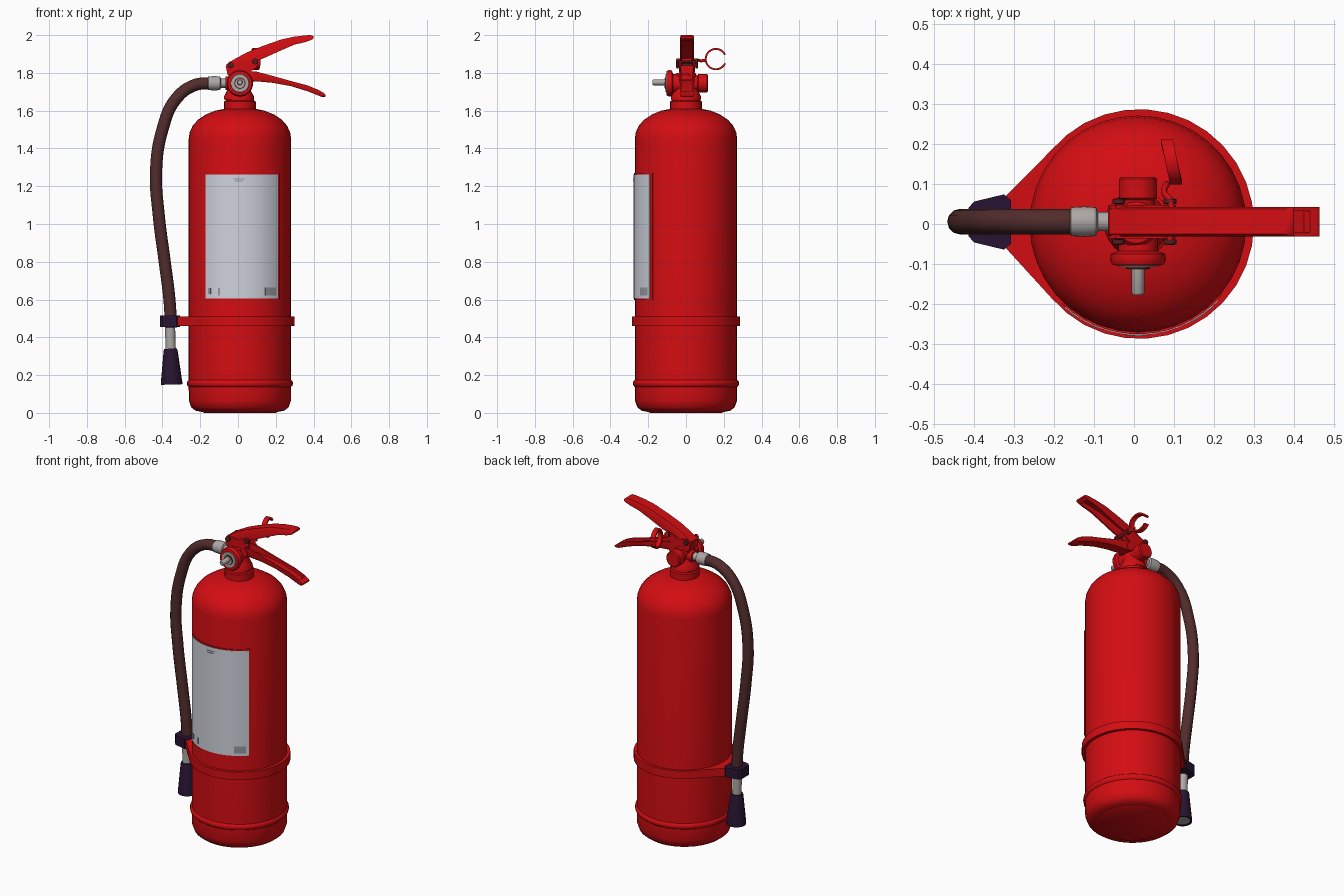
import bpy, bmesh, math
from mathutils import Vector

if "Cube" in bpy.data.objects:
    bpy.data.objects.remove(bpy.data.objects["Cube"])


def material(name, rgb):
    m = bpy.data.materials.new(name)
    m.diffuse_color = (*rgb, 1)
    m.use_nodes = True
    m.node_tree.nodes["Principled BSDF"].inputs["Base Color"].default_value = m.diffuse_color
    return m


RED = material("red paint", (0.65, 0.004, 0.006))
WHITE = material("label white", (0.62, 0.65, 0.71))
PRINT = material("label print grey", (0.30, 0.31, 0.33))
HOSE = material("brown rubber", (0.085, 0.025, 0.025))
DARK = material("dark plastic", (0.022, 0.007, 0.032))
METAL = material("grey metal", (0.42, 0.39, 0.38))
BOLT = material("dark red steel", (0.09, 0.012, 0.012))
CX = 0.01    # axis of the tank
HY = 0.006   # centre plane of hose and levers


def finish(bm, name, mat, angle=35):
    bmesh.ops.recalc_face_normals(bm, faces=bm.faces)
    me = bpy.data.meshes.new(name)
    bm.to_mesh(me)
    bm.free()
    ob = bpy.data.objects.new(name, me)
    bpy.context.collection.objects.link(ob)
    me.materials.append(mat)
    bpy.ops.object.select_all(action='DESELECT')
    ob.select_set(True)
    bpy.context.view_layer.objects.active = ob
    bpy.ops.object.shade_smooth_by_angle(angle=math.radians(angle))
    return ob


def loft(name, sections, mat, angle=35):
    """Join closed cross-sections of equal length and cap both ends."""
    bm = bmesh.new()
    rings = [[bm.verts.new(p) for p in s] for s in sections]
    n = len(rings[0])
    for a, b in zip(rings, rings[1:]):
        for i in range(n):
            j = (i + 1) % n
            bm.faces.new((a[i], a[j], b[j], b[i]))
    bm.faces.new(rings[0][::-1])
    bm.faces.new(rings[-1])
    return finish(bm, name, mat, angle)


def turned(name, profile, origin, axis, mat, sides=24, angle=35):
    """Turned part: profile of (radius, distance along axis)."""
    q = Vector((0, 0, 1)).rotation_difference(Vector(axis).normalized())
    o = Vector(origin)
    secs = []
    for r, h in profile:
        secs.append([o + q @ Vector((r * math.cos(t), r * math.sin(t), h))
                     for t in (2 * math.pi * k / sides for k in range(sides))])
    return loft(name, secs, mat, angle)


def slab(name, outline, z0, z1, mat):
    return loft(name, [[(x, y, z) for x, y in outline] for z in (z0, z1)], mat)


def tube(name, points, radius, mat, res=8):
    cu = bpy.data.curves.new(name, 'CURVE')
    cu.dimensions = '3D'
    cu.bevel_depth = radius
    cu.bevel_resolution = 4
    cu.resolution_u = res
    cu.use_fill_caps = True
    sp = cu.splines.new('BEZIER')
    sp.bezier_points.add(len(points) - 1)
    for bp, p in zip(sp.bezier_points, points):
        bp.co = p
        bp.handle_left_type = bp.handle_right_type = 'AUTO'
    ob = bpy.data.objects.new(name, cu)
    bpy.context.collection.objects.link(ob)
    cu.materials.append(mat)
    return ob


def curved_plate(name, x0, x1, z0, z1, radius, thick, mat, n=14):
    """Plate wrapped around the front of the tank."""
    a0, a1 = (math.asin((x - CX) / radius) for x in (x0, x1))
    secs = []
    for k in range(n + 1):
        a = a0 + (a1 - a0) * k / n
        secs.append([(CX + r * math.sin(a), -r * math.cos(a), z)
                     for r, z in ((radius - thick, z0), (radius, z0),
                                  (radius, z1), (radius - thick, z1))])
    return loft(name, secs, mat)


def channel(name, stations, mat, w=0.037, t=0.01):
    """U-shaped lever: stations of (x, web height, rim height, solid)."""
    secs = []
    for x, web, rim, solid in stations:
        floor = rim if solid else web + math.copysign(t, rim - web)
        sec = [(-w, rim), (-w, web + (rim - web) * .25), (-w * .85, web), (w * .85, web),
               (w, web + (rim - web) * .25), (w, rim), (w - t, rim), (w - t, floor + (rim - floor) * .02),
               (t - w, floor + (rim - floor) * .02), (t - w, rim)]
        secs.append([(x, HY + y, z) for y, z in sec])
    return loft(name, secs, mat, 40)


# tank with rounded base, bead and domed shoulder
turned("tank", [(0.20, 0.005), (0.235, 0.012), (0.258, 0.03), (0.27, 0.065), (0.271, 0.138),
                (0.279, 0.145), (0.281, 0.156), (0.279, 0.167), (0.271, 0.174),
                (0.271, 1.45), (0.266, 1.485), (0.25, 1.52), (0.222, 1.552), (0.18, 1.58),
                (0.13, 1.60), (0.08, 1.61)], (CX, 0, 0), (0, 0, 1), RED, 36, 45)
turned("tank_base", [(0.19, 0.0), (0.20, 0.006)], (CX, 0, 0), (0, 0, 1), RED, 36)
turned("neck_collar", [(0.084, 1.595), (0.084, 1.648), (0.076, 1.653), (0.076, 1.665)],
       (CX, 0, 0), (0, 0, 1), RED)
turned("valve_body", [(0.08, 1.66), (0.08, 1.675), (0.066, 1.70), (0.056, 1.73), (0.056, 1.79),
                      (0.048, 1.80)], (CX - 0.005, 0, 0), (0, 0, 1), RED)

# label with red backing and small printed patches
curved_plate("label_backing", -0.18, 0.22, 0.598, 1.27, 0.2755, 0.008, RED)
curved_plate("label", -0.173, 0.211, 0.606, 1.263, 0.278, 0.006, WHITE)
for i, (x0, x1, z0, z1) in enumerate([(0.145, 0.20, 0.622, 0.665), (-0.16, -0.145, 0.63, 0.66),
                                      (-0.105, -0.095, 0.622, 0.66), (-0.025, 0.035, 1.236, 1.241),
                                      (-0.015, 0.025, 1.224, 1.229)]):
    curved_plate("label_patch_%d" % i, x0, x1, z0, z1, 0.2795, 0.004, PRINT, 4)

# strap around the tank, drawn out to the hose clip
arc = [math.radians(-140 + 280 * k / 26) for k in range(27)]
strap = [(0.013 + 0.287 * math.cos(a), 0.287 * math.sin(a)) for a in arc]
slab("strap", strap + [(-0.325, 0.065), (-0.325, -0.055)], 0.46, 0.51, RED)
slab("hose_clip", [(-0.308, -0.05), (-0.325, -0.064), (-0.40, -0.046), (-0.414, -0.03),
                   (-0.414, 0.04), (-0.40, 0.056), (-0.325, 0.074), (-0.308, 0.06)],
     0.455, 0.515, DARK)

# hose with its fittings and nozzle
path = [(-0.14, 1.745), (-0.23, 1.735), (-0.33, 1.66), (-0.40, 1.50), (-0.434, 1.28),
        (-0.42, 1.05), (-0.388, 0.80), (-0.363, 0.60), (-0.354, 0.45)]
tube("hose", [(x, HY, z) for x, z in path], 0.032, HOSE)
turned("hose_coupling", [(0.024, 0), (0.024, 0.025), (0.036, 0.03), (0.038, 0.06), (0.036, 0.092),
                         (0.03, 0.095)], (-0.065, HY, 1.745), (-1, 0, 0), METAL)
down = (0.03, 0, -1)
turned("nozzle_ferrule", [(0.027, 0), (0.027, 0.14)], (-0.36, HY, 0.46), down, METAL, 16)
turned("nozzle", [(0.034, 0), (0.037, 0.01), (0.057, 0.18), (0.057, 0.19), (0.048, 0.19),
                  (0.035, 0.13)], (-0.357, HY, 0.34), down, DARK, 20)
turned("nozzle_mouth", [(0.046, 0.17), (0.046, 0.186)], (-0.357, HY, 0.34), down, METAL, 20)

# gauge on the front, boss on the back, hose port on the side
turned("gauge_housing", [(0.05, 0), (0.05, 0.068), (0.068, 0.075), (0.07, 0.09), (0.064, 0.102),
                         (0.052, 0.104)], (CX, 0, 1.745), (0, -1, 0), RED)
turned("gauge_face", [(0.05, 0.10), (0.047, 0.108)], (CX, 0, 1.745), (0, -1, 0), METAL)
turned("gauge_ring", [(0.03, 0.10), (0.03, 0.112)], (CX, 0, 1.745), (0, -1, 0), BOLT, 20)
turned("gauge_hub", [(0.025, 0.10), (0.025, 0.114)], (CX, 0, 1.745), (0, -1, 0), METAL, 20)
turned("gauge_spigot", [(0.016, 0.10), (0.016, 0.172), (0.012, 0.178)], (CX, 0, 1.75),
       (0, -1, 0), METAL, 16)
turned("rear_boss", [(0.042, 0), (0.042, 0.06), (0.048, 0.065), (0.048, 0.112), (0.042, 0.117)],
       (CX, 0, 1.745), (0, 1, 0), RED)
turned("hose_port", [(0.036, 0), (0.036, 0.075)], (CX, HY, 1.745), (-1, 0, 0), RED, 20)

# bracket cheeks and block carrying the levers
slab("valve_block", [(-0.045, -0.026), (0.055, -0.026), (0.055, 0.038), (-0.045, 0.038)],
     1.77, 1.84, RED)
cheek = [(-0.055, 1.79), (-0.065, 1.835), (-0.045, 1.86), (0.02, 1.845), (0.075, 1.87),
         (0.105, 1.86), (0.10, 1.83), (0.07, 1.81), (0.09, 1.78), (0.08, 1.75), (0.04, 1.76)]
for side in (-1, 1):
    y = HY + side * 0.037
    loft("bracket_cheek", [[(x, y + d, z) for x, z in cheek] for d in (-0.005, 0.005)], RED)
for x, z in ((-0.038, 1.84), (0.09, 1.86)):
    turned("pivot_bolt", [(0.010, -0.058), (0.016, -0.056), (0.016, -0.045), (0.009, -0.044),
                          (0.009, 0.044), (0.016, 0.045), (0.016, 0.056), (0.010, 0.058)],
           (x, HY, z), (0, 1, 0), BOLT, 12)

# squeeze levers
channel("upper_lever", [(-0.062, 1.845, 1.825, 0), (-0.02, 1.872, 1.835, 0), (0.05, 1.91, 1.85, 0),
                        (0.13, 1.942, 1.875, 0), (0.23, 1.977, 1.92, 0), (0.30, 1.992, 1.95, 0),
                        (0.36, 1.999, 1.964, 0), (0.375, 2.0, 1.97, 1), (0.392, 1.999, 1.976, 1),
                        (0.40, 1.993, 1.983, 1)], RED)
channel("lower_lever", [(0.03, 1.755, 1.81, 0), (0.10, 1.755, 1.806, 0), (0.18, 1.748, 1.785, 0),
                        (0.28, 1.73, 1.757, 0), (0.37, 1.702, 1.733, 0), (0.425, 1.68, 1.71, 0),
                        (0.44, 1.674, 1.702, 1), (0.456, 1.672, 1.692, 1), (0.464, 1.676, 1.684, 1)],
        RED)

# safety pin and its open pull ring
tube("safety_pin", [(0.09, -0.04, 1.868), (0.09, 0.06, 1.868), (0.075, 0.08, 1.864),
                    (0.085, 0.105, 1.868)], 0.008, RED, 4)
ring = []
for k in range(23):
    a = math.radians(25 + 310 * k / 22)
    s, c = math.sin(a), math.cos(a)
    xm = 0.093 - 0.012 * c
    ring.append([(xm + dx, 0.158 + r * c, 1.873 + r * s)
                 for dx, r in ((-0.015, 0.049), (0.015, 0.049), (0.015, 0.059), (-0.015, 0.059))])
loft("pull_ring", ring, RED)
